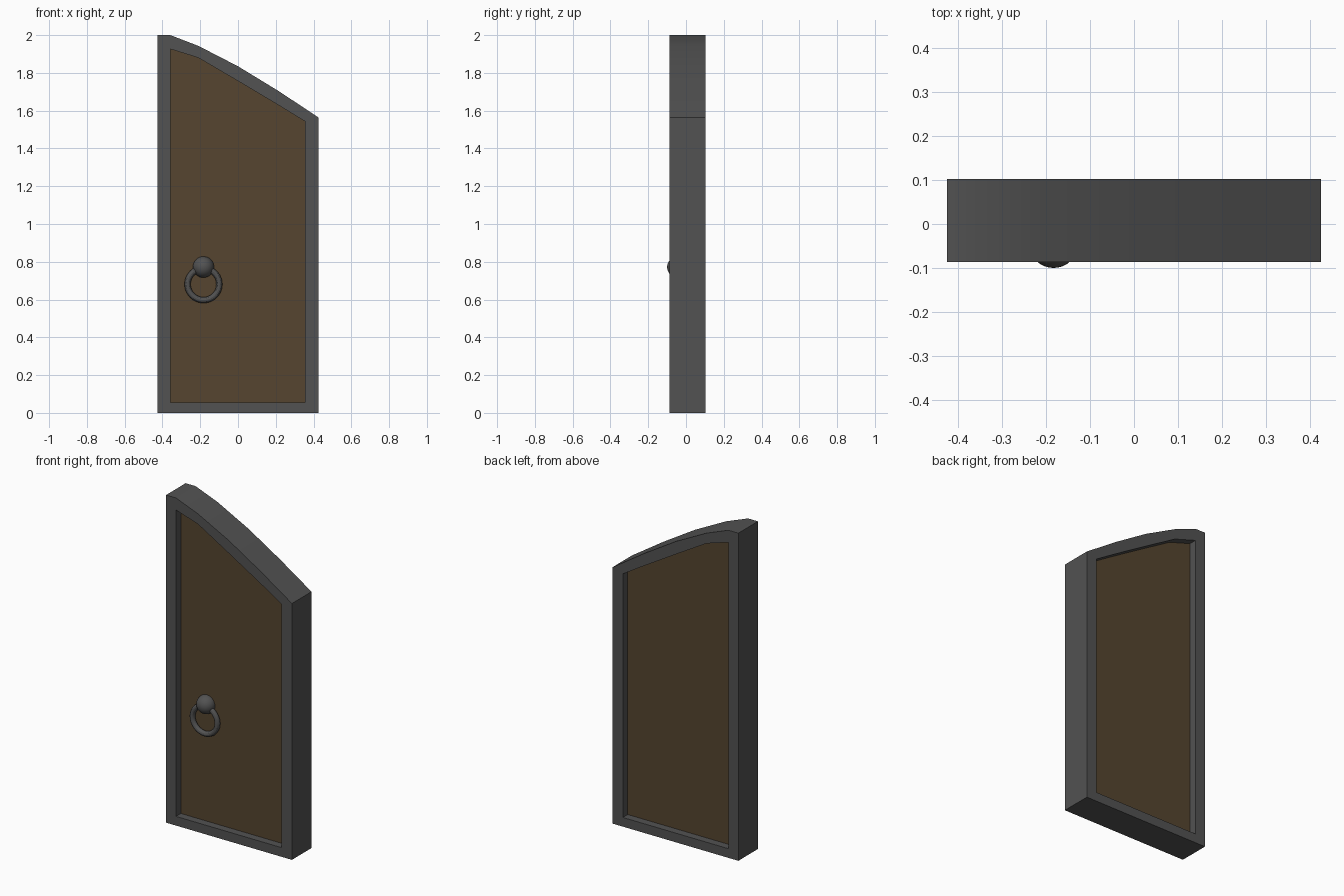
import bpy, bmesh, math

if "Cube" in bpy.data.objects:
    bpy.data.objects.remove(bpy.data.objects["Cube"])


def material(name, colour):
    m = bpy.data.materials.new(name)
    m.diffuse_color = (*colour, 1)
    m.use_nodes = True
    m.node_tree.nodes["Principled BSDF"].inputs["Base Color"].default_value = m.diffuse_color
    return m


iron = material("dark iron", (0.085, 0.085, 0.085))
wood = material("brown wood", (0.092, 0.059, 0.029))

# Door outline and panel opening, as matching (x, z) loops
outer = [(-.425, 0), (.425, 0), (.425, 1.565), (.213, 1.705),
         (0, 1.835), (-.21, 1.943), (-.358, 2), (-.425, 2)]
inner = [(-.358, .056), (.355, .056), (.355, 1.543), (.213, 1.63),
         (0, 1.757), (-.21, 1.88), (-.357, 1.926), (-.358, 1.9)]


def make_object(name, bm, mat):
    bmesh.ops.recalc_face_normals(bm, faces=bm.faces[:])
    mesh = bpy.data.meshes.new(name)
    bm.to_mesh(mesh)
    bm.free()
    mesh.materials.append(mat)
    ob = bpy.data.objects.new(name, mesh)
    bpy.context.collection.objects.link(ob)
    return ob


def loop(bm, pts, y):
    return [bm.verts.new((x, y, z)) for x, z in pts]


def bridge(bm, a, b):
    n = len(a)
    for i in range(n):
        j = (i + 1) % n
        bm.faces.new((a[i], a[j], b[j], b[i]))


# Iron frame: closed rectangular section around the opening
bm = bmesh.new()
rings = [loop(bm, outer, -.087), loop(bm, outer, .102),
         loop(bm, inner, .102), loop(bm, inner, -.087)]
for k in range(4):
    bridge(bm, rings[k], rings[(k + 1) % 4])
frame = make_object("door_frame", bm, iron)

# Recessed wooden panel
bm = bmesh.new()
front, back = loop(bm, inner, -.04), loop(bm, inner, .055)
bridge(bm, front, back)
bm.faces.new(front)
bm.faces.new(back)
make_object("door_panel", bm, wood)

# Round knob
bpy.ops.mesh.primitive_uv_sphere_add(segments=32, ring_count=16, radius=.056,
                                     location=(-.183, -.044, .772))
knob = bpy.context.object
knob.name = "handle_knob"
knob.data.materials.append(iron)

# Hanging ring
bpy.ops.mesh.primitive_torus_add(major_segments=48, minor_segments=12,
                                 major_radius=.084, minor_radius=.016,
                                 location=(-.183, -.057, .681),
                                 rotation=(math.pi / 2, 0, 0))
ring = bpy.context.object
ring.name = "handle_ring"
ring.data.materials.append(iron)

# Smooth the curved surfaces and keep the frame corners sharp
for ob in (frame, knob, ring):
    bpy.ops.object.select_all(action='DESELECT')
    ob.select_set(True)
    bpy.context.view_layer.objects.active = ob
    bpy.ops.object.shade_smooth_by_angle(angle=math.radians(30))
